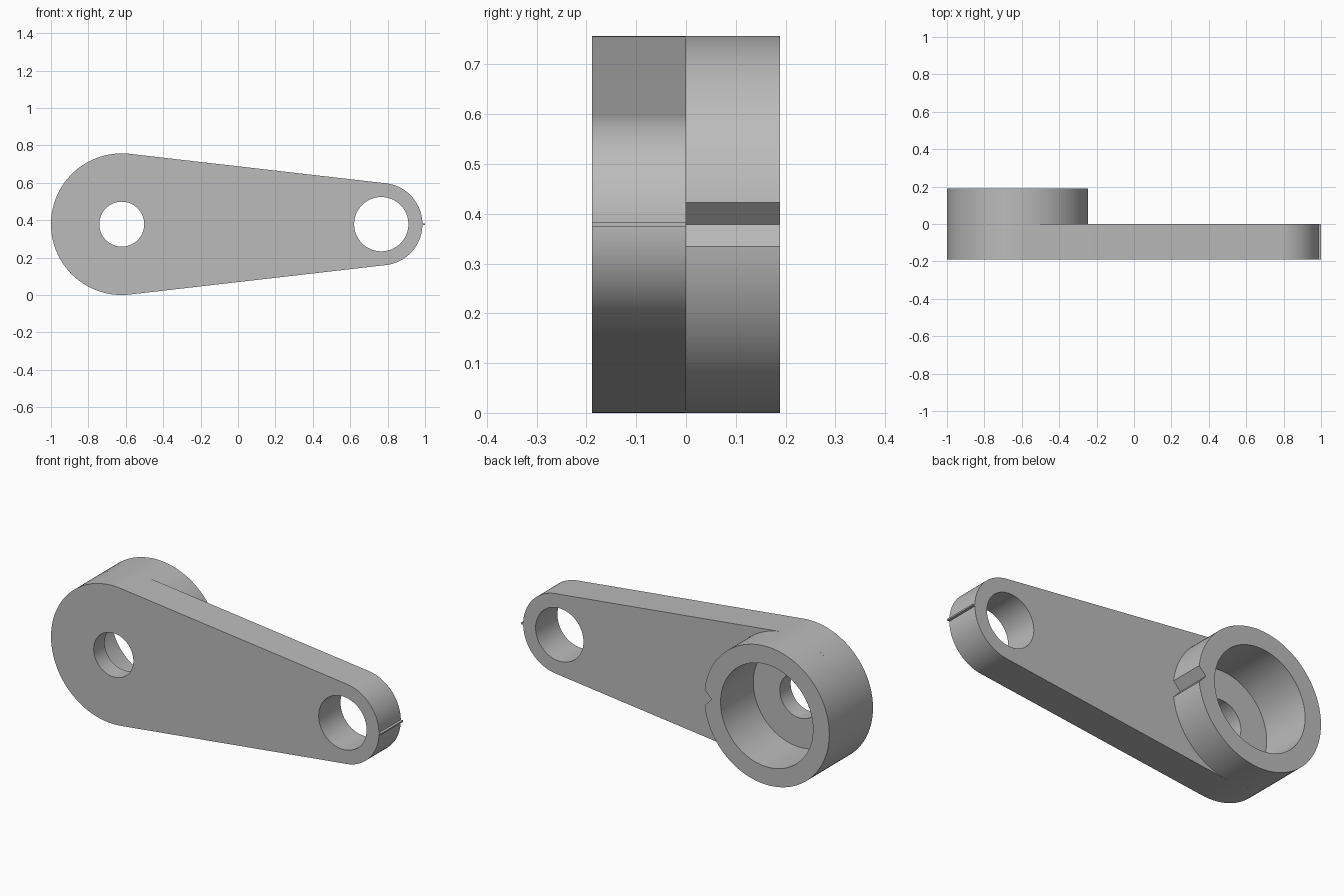
import bpy, bmesh
from math import sin, cos, pi, asin, radians

cube = bpy.data.objects.get("Cube")
if cube:
    bpy.data.objects.remove(cube, do_unlink=True)

BIG_X, TIP_X, MID_Z = -0.6215, 0.766, 0.3785     # end centres and centre line
BIG_R, TIP_R, HALF = 0.3785, 0.22, 0.189         # end radii and layer thickness

grey = bpy.data.materials.new("plain grey")
grey.use_nodes = True
grey.diffuse_color = (0.5, 0.5, 0.5, 1)
grey.node_tree.nodes["Principled BSDF"].inputs["Base Color"].default_value = (0.5, 0.5, 0.5, 1)


def arc(cx, r, start, end, n):
    angles = [start + (end - start) * i / n for i in range(n + 1)]
    return [(cx + r * cos(a), MID_Z + r * sin(a)) for a in angles]


def extrude(name, outline, y0, y1):
    """Solid from an outline in x and z, running from y0 to y1."""
    bm = bmesh.new()
    face = bm.faces.new([bm.verts.new((x, y0, z)) for x, z in outline])
    new = bmesh.ops.extrude_face_region(bm, geom=[face])["geom"]
    moved = [v for v in new if isinstance(v, bmesh.types.BMVert)]
    bmesh.ops.translate(bm, verts=moved, vec=(0, y1 - y0, 0))
    bmesh.ops.recalc_face_normals(bm, faces=bm.faces)
    mesh = bpy.data.meshes.new(name)
    bm.to_mesh(mesh)
    bm.free()
    mesh.materials.append(grey)
    obj = bpy.data.objects.new(name, mesh)
    bpy.context.collection.objects.link(obj)
    return obj


def bore(name, cx, r, y0, y1):
    cutter = extrude(name, arc(cx, r, 0, 2 * pi, 96)[:-1], y0, y1)
    cutter.hide_render = True
    return cutter


def finish(obj, cutters):
    bpy.ops.object.select_all(action="DESELECT")
    obj.select_set(True)
    bpy.context.view_layer.objects.active = obj
    for cutter in cutters:
        mod = obj.modifiers.new("bore", "BOOLEAN")
        mod.operation, mod.solver, mod.object = "DIFFERENCE", "EXACT", cutter
        bpy.ops.object.modifier_apply(modifier=mod.name)
    bpy.ops.object.shade_smooth_by_angle(angle=radians(30))


# Tapered arm: two round ends joined by tangent lines
lean = pi / 2 - asin((BIG_R - TIP_R) / (TIP_X - BIG_X))
arm = extrude("arm", arc(TIP_X, TIP_R, -lean, lean, 48)
              + arc(BIG_X, BIG_R, lean, 2 * pi - lean, 72), -HALF, 0)

# Round boss behind the big end, with a V notch facing the tip
NOTCH = 0.044
edge = asin(NOTCH / BIG_R)
boss = extrude("boss", arc(BIG_X, BIG_R, edge, 2 * pi - edge, 120)
               + [(BIG_X + BIG_R - NOTCH, MID_Z)], 0, HALF)

# Counterbore, shaft hole and tip hole
counterbore = bore("counterbore_cutter", BIG_X, 0.28, -HALF / 2, 0.3)
shaft = bore("shaft_hole_cutter", BIG_X, 0.12, -0.3, 0.3)
tip = bore("tip_hole_cutter", TIP_X, 0.145, -0.3, 0.3)
finish(arm, [counterbore, shaft, tip])
finish(boss, [counterbore])
for cutter in (counterbore, shaft, tip):
    bpy.data.objects.remove(cutter, do_unlink=True)

# Thin pointer ridge on the tip
extrude("pointer_ridge", [(0.97, MID_Z - 0.004), (1, MID_Z - 0.004),
                          (1, MID_Z + 0.004), (0.97, MID_Z + 0.004)], -HALF, 0)
